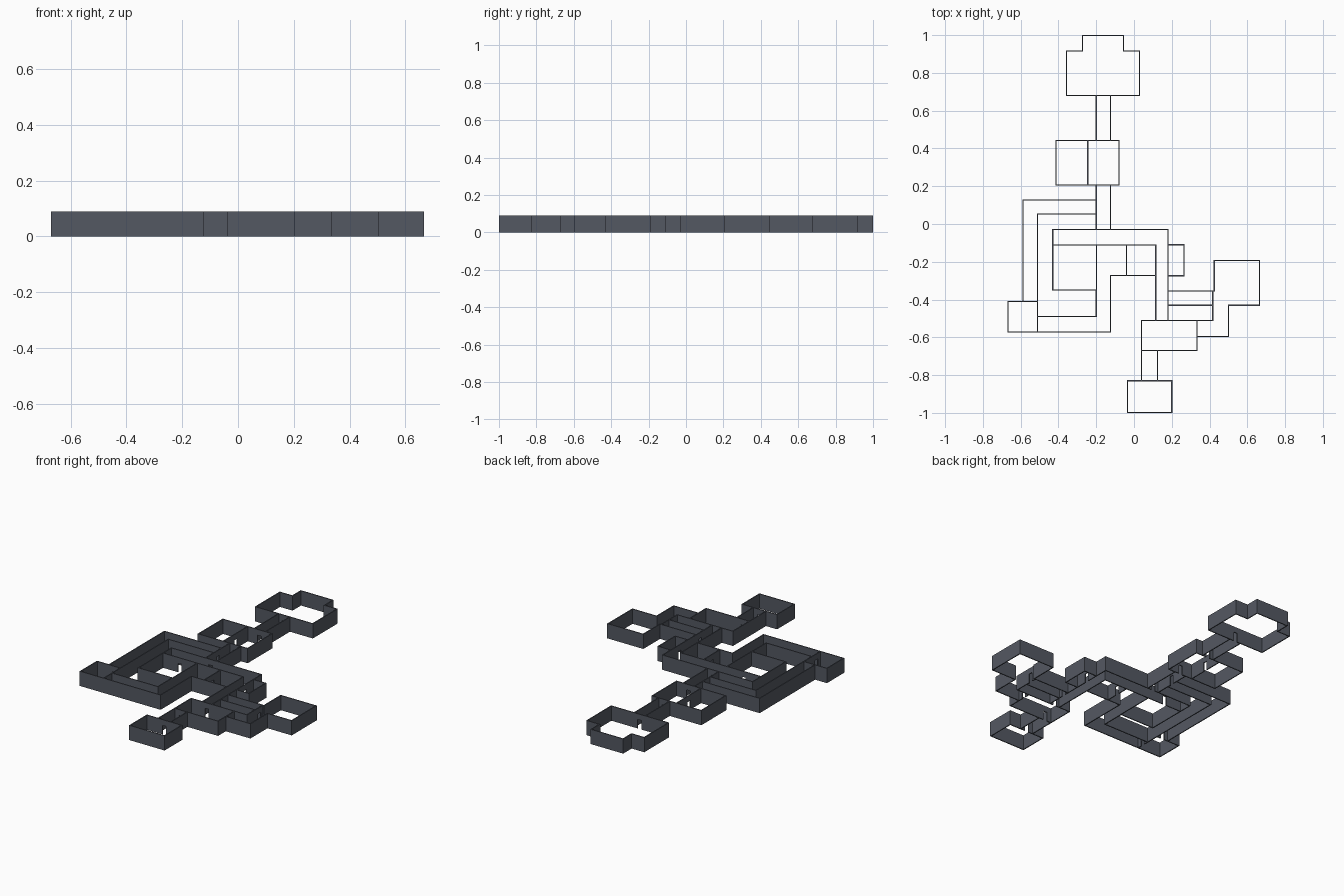
import bpy, bmesh
from mathutils import Matrix

if "Cube" in bpy.data.objects:
    bpy.data.objects.remove(bpy.data.objects["Cube"])

H, T = 0.09, 0.006          # wall height and thickness
DOOR_W, DOOR_H = 0.025, 0.055

stone = bpy.data.materials.new("dark slate")
stone.diffuse_color = (0.088, 0.098, 0.122, 1)
stone.use_nodes = True
stone.node_tree.nodes["Principled BSDF"].inputs["Base Color"].default_value = stone.diffuse_color


def box(bm, lo, hi):
    size = [b - a for a, b in zip(lo, hi)]
    mid = [(a + b) / 2 for a, b in zip(lo, hi)]
    bmesh.ops.create_cube(bm, size=1, matrix=Matrix.Translation(mid) @ Matrix.Diagonal((*size, 1)))


def wall(bm, axis, c, a, b, doors=()):
    """Straight wall along axis at offset c from a to b, with low doorways."""
    a, b = min(a, b) - T / 2, max(a, b) + T / 2

    def piece(s, e, z):
        lo, hi = [s, c - T / 2], [e, c + T / 2]
        if axis == 'y':
            lo.reverse()
            hi.reverse()
        box(bm, (*lo, z), (*hi, H))

    start = a
    for d in sorted(doors):
        piece(start, d - DOOR_W / 2, 0)
        piece(d - DOOR_W / 2, d + DOOR_W / 2, DOOR_H)
        start = d + DOOR_W / 2
    piece(start, b, 0)


def part(name, walls):
    bm = bmesh.new()
    for w in walls:
        wall(bm, *w)
    me = bpy.data.meshes.new(name)
    bm.to_mesh(me)
    bm.free()
    me.materials.append(stone)
    bpy.context.collection.objects.link(bpy.data.objects.new(name, me))


def rect(x0, x1, y0, y1, bottom=(), top=(), left=(), right=()):
    return [('x', y0, x0, x1, bottom), ('x', y1, x0, x1, top),
            ('y', x0, y0, y1, left), ('y', x1, y0, y1, right)]


# Far room with a stepped back wall
part("north_room", [
    ('x', 0.997, -0.272, -0.055), ('y', -0.272, 0.915, 0.997), ('y', -0.055, 0.915, 0.997),
    ('x', 0.915, -0.357, -0.272), ('x', 0.915, -0.055, 0.03),
    ('y', -0.357, 0.68, 0.915), ('y', 0.03, 0.68, 0.915), ('x', 0.68, -0.357, 0.03, (-0.163,))])
part("north_corridor", [('y', -0.2, 0.443, 0.68), ('y', -0.125, 0.443, 0.68)])

# Divided room
part("divided_room", rect(-0.413, -0.08, 0.206, 0.443, (-0.163,), (-0.163,))
     + [('y', -0.245, 0.206, 0.443, (0.325,))])
part("middle_corridor", [('y', -0.2, -0.03, 0.206, (0.09,)), ('y', -0.125, -0.03, 0.206)])

# Long corridor around the west side
part("west_corridor", [
    ('x', 0.127, -0.587, -0.2), ('x', 0.053, -0.51, -0.2),
    ('y', -0.587, -0.41, 0.127), ('y', -0.51, -0.41, 0.053)])
part("west_room", rect(-0.667, -0.51, -0.572, -0.41, (), (-0.549,), (), (-0.53,)))
part("south_west_corridor", [
    ('x', -0.572, -0.51, -0.125), ('x', -0.49, -0.51, -0.2),
    ('y', -0.2, -0.49, -0.35), ('y', -0.125, -0.572, -0.272)])

# Central rooms and the corridor wrapping over them
part("central_room", rect(-0.43, -0.198, -0.35, -0.112, (), (-0.314,)))
part("inner_room", [
    ('x', -0.112, -0.198, 0.115), ('x', -0.272, -0.125, 0.115), ('y', -0.04, -0.272, -0.112, (-0.192,))])
part("central_corridor", [
    ('x', -0.03, -0.43, 0.18, (-0.163,)), ('y', -0.43, -0.112, -0.03),
    ('y', 0.115, -0.51, -0.112), ('y', 0.18, -0.51, -0.03, (-0.192, -0.392))])
part("closet", [('x', -0.11, 0.18, 0.265), ('x', -0.274, 0.18, 0.265), ('y', 0.265, -0.274, -0.11)])

# East wing
part("east_corridor", [
    ('x', -0.355, 0.18, 0.42), ('x', -0.43, 0.18, 0.417), ('y', 0.417, -0.51, -0.355, (-0.392,)),
    ('y', 0.5, -0.595, -0.43), ('x', -0.595, 0.333, 0.5), ('x', -0.51, 0.333, 0.417)])
part("east_room", [
    ('x', -0.193, 0.425, 0.664), ('y', 0.664, -0.43, -0.193),
    ('y', 0.425, -0.355, -0.193), ('x', -0.43, 0.5, 0.664)])

# South rooms
part("south_hall", rect(0.04, 0.333, -0.67, -0.51, (0.083,), (0.147,), (), (-0.552,)))
part("south_corridor", [('y', 0.04, -0.83, -0.67), ('y', 0.125, -0.83, -0.67)])
part("south_room", rect(-0.035, 0.2, -0.997, -0.83, (), (0.083,)))
